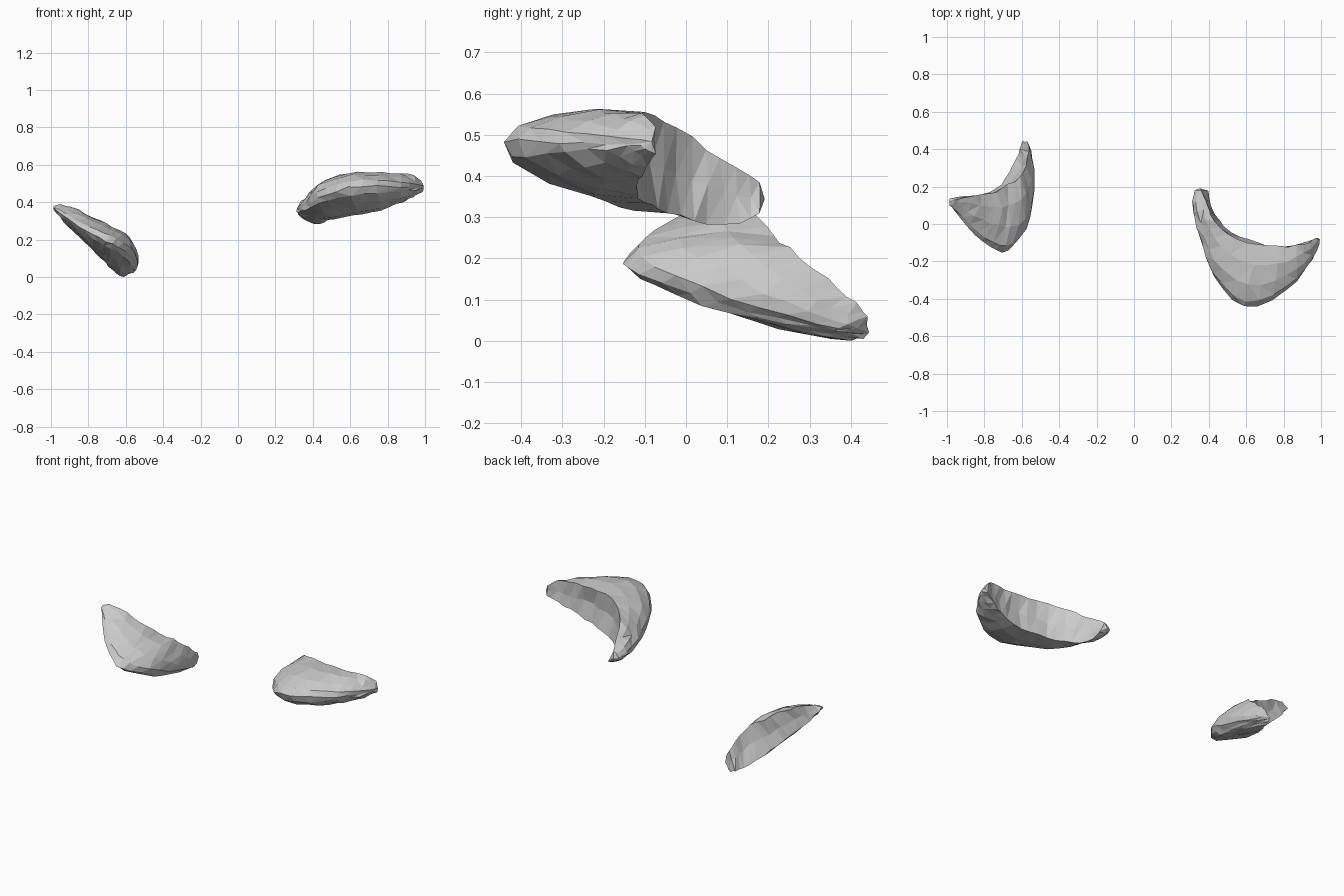
import bpy, bmesh, random
from mathutils import Vector

if "Cube" in bpy.data.objects:
    bpy.data.objects.remove(bpy.data.objects["Cube"])

random.seed(4)
stone = bpy.data.materials.new("pale_grey")
stone.diffuse_color = (0.6, 0.6, 0.6, 1)
stone.use_nodes = True
stone.node_tree.nodes["Principled BSDF"].inputs["Base Color"].default_value = stone.diffuse_color


def spline(pts, t):
    """Catmull-Rom point on a rail, t from 0 to 1."""
    n = len(pts) - 1
    i = min(int(t * n), n - 1)
    u = t * n - i
    a, b, c, d = (Vector(pts[max(0, min(n, i + k))]) for k in (-1, 0, 1, 2))
    return 0.5 * (2 * b + (c - a) * u + (2 * a - 5 * b + 4 * c - d) * u * u
                  + (3 * b - a - 3 * c + d) * u ** 3)


def bulged(inner, o, away, amount, tangent):
    """Three points from an inner rail to the outer one, fullest near the rounded outer edge."""
    n = tangent.cross(o - inner).normalized()
    if n.dot((inner + o) / 2 - away) < 0:
        n = -n
    h = (o - inner).length * amount
    return [inner.lerp(o, u) + n * h * k for u, k in ((0.3, 0.75), (0.62, 1), (0.9, 0.7))]


def shard(name, top, outer, bottom, upper=0.12, lower=0.12, steps=18, rough=0.006):
    """Crescent lofted from a top inner, an outer and a bottom inner rail."""
    bm = bmesh.new()
    rings = []
    for s in range(steps + 1):
        t = s / steps
        a, o, b = (spline(r, t) for r in (top, outer, bottom))
        t0, t1 = max(0, t - 0.04), min(1, t + 0.04)
        tan = sum((spline(r, t1) - spline(r, t0) for r in (top, outer, bottom)), Vector())
        hollow = (a + b) / 2 + (o - (a + b) / 2) * 0.04
        ring = [a, *bulged(a, o, b, upper, tan), o,
                *reversed(bulged(b, o, a, lower, tan)), b, hollow]
        fade = min(1, 0.3 + 3 * min(t, 1 - t))
        rings.append([bm.verts.new(p + Vector([random.uniform(-rough, rough) * fade
                                               for _ in range(3)])) for p in ring])
    n = len(rings[0])
    for r, q in zip(rings, rings[1:]):
        for i in range(n):
            j = (i + 1) % n
            bm.faces.new((r[i], r[j], q[j], q[i]))
    # blunt tips
    for ring, nxt in ((rings[0], rings[1]), (rings[-1], rings[-2])):
        c = sum((v.co for v in ring), Vector()) / n
        back = sum((v.co for v in nxt), Vector()) / n
        tip = bm.verts.new(c + (c - back).normalized() * 0.012)
        for i in range(n):
            bm.faces.new((ring[i], ring[(i + 1) % n], tip))
    bmesh.ops.triangulate(bm, faces=bm.faces)
    bmesh.ops.recalc_face_normals(bm, faces=bm.faces)
    for v in bm.verts:
        v.co.z = max(v.co.z, 0)
    me = bpy.data.meshes.new(name)
    bm.to_mesh(me)
    bm.free()
    me.materials.append(stone)
    ob = bpy.data.objects.new(name, me)
    bpy.context.collection.objects.link(ob)
    return ob


# higher crescent on the right
shard("right_shard",
      top=[(.36, .18, .385), (.395, .10, .435), (.435, .01, .495), (.53, -.07, .545),
           (.68, -.115, .55), (.82, -.12, .55), (.92, -.105, .55), (.975, -.075, .52)],
      outer=[(.325, .18, .345), (.315, .09, .36), (.365, -.12, .385), (.455, -.325, .435),
             (.61, -.445, .48), (.80, -.365, .485), (.93, -.225, .48), (.99, -.11, .48)],
      bottom=[(.395, .18, .31), (.41, .11, .28), (.46, .01, .295), (.55, -.06, .315),
              (.68, -.105, .34), (.80, -.115, .37), (.90, -.10, .41), (.985, -.075, .455)])

# lower tilted crescent on the left
shard("left_shard", upper=0.11, lower=0.05,
      top=[(-.95, .13, .39), (-.87, .145, .365), (-.76, .165, .315), (-.68, .205, .265),
           (-.60, .26, .22), (-.57, .34, .155), (-.56, .40, .10), (-.57, .44, .06)],
      outer=[(-.985, .10, .37), (-.94, .05, .335), (-.85, -.06, .27), (-.75, -.135, .21),
             (-.665, -.14, .175), (-.58, 0, .115), (-.555, .18, .065), (-.555, .36, .025)],
      bottom=[(-.985, .135, .36), (-.91, .15, .275), (-.80, .16, .17), (-.72, .20, .085),
              (-.66, .29, .025), (-.625, .37, .005), (-.605, .425, .005), (-.595, .445, .02)])
